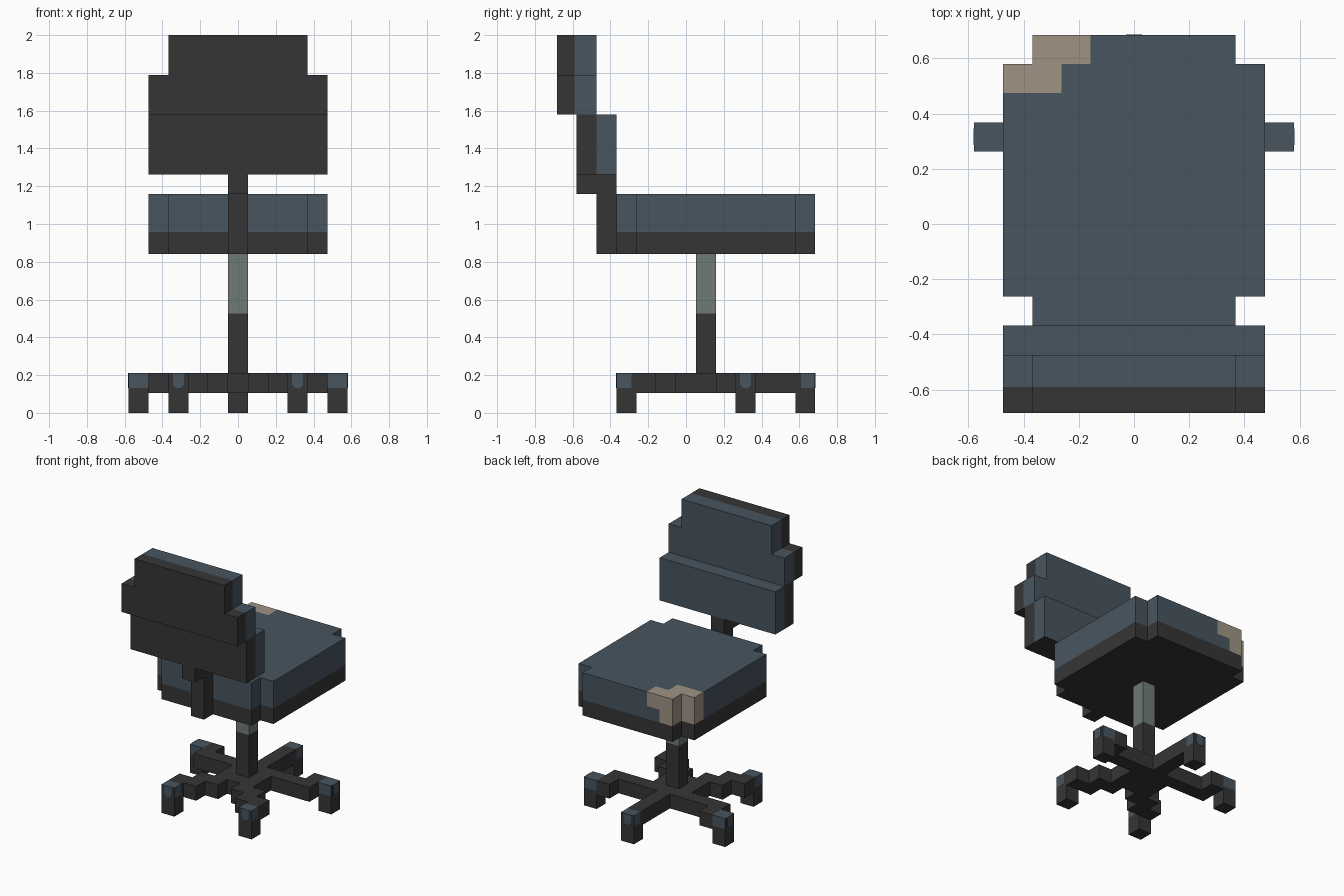
import bpy
import bmesh
from mathutils import Vector

if "Cube" in bpy.data.objects:
    bpy.data.objects.remove(bpy.data.objects["Cube"], do_unlink=True)

U = 2 / 19  # one block of the design; all sizes below are in blocks


def make_material(name, rgb):
    mat = bpy.data.materials.new(name)
    mat.use_nodes = True
    mat.diffuse_color = (*rgb, 1)
    mat.node_tree.nodes["Principled BSDF"].inputs["Base Color"].default_value = (*rgb, 1)
    return mat


DARK = make_material("dark plastic", (0.037, 0.036, 0.036))
BLUE = make_material("slate blue fabric", (0.065, 0.091, 0.117))
BEIGE = make_material("beige patch", (0.342, 0.296, 0.231))
GREY = make_material("grey metal", (0.162, 0.195, 0.184))


def prism(name, points, offset, mats, cuts=(), rule=None):
    """Extrude a flat outline, slice it at the cuts, colour faces by a rule."""
    bm = bmesh.new()
    face = bm.faces.new([bm.verts.new(p) for p in points])
    grown = bmesh.ops.extrude_face_region(bm, geom=[face], use_keep_orig=True)
    verts = [v for v in grown["geom"] if isinstance(v, bmesh.types.BMVert)]
    bmesh.ops.translate(bm, verts=verts, vec=offset)
    bmesh.ops.recalc_face_normals(bm, faces=bm.faces)
    for axis, value in cuts:
        normal = Vector((axis == "x", axis == "y", axis == "z"))
        bmesh.ops.bisect_plane(bm, geom=bm.verts[:] + bm.edges[:] + bm.faces[:],
                               plane_co=normal * value, plane_no=normal)
    bm.normal_update()
    if rule:
        for f in bm.faces:
            f.material_index = rule(f.calc_center_median(), f.normal)
    bmesh.ops.scale(bm, vec=(U, U, U), verts=bm.verts)
    mesh = bpy.data.meshes.new(name)
    bm.to_mesh(mesh)
    bm.free()
    for m in mats:
        mesh.materials.append(m)
    obj = bpy.data.objects.new(name, mesh)
    bpy.context.collection.objects.link(obj)
    return obj


def slab(name, outline, z0, z1, mats, cuts=(), rule=None):
    return prism(name, [(x, y, z0) for x, y in outline], (0, 0, z1 - z0), mats, cuts, rule)


def rect(x0, x1, y0, y1):
    return [(x0, y0), (x1, y0), (x1, y1), (x0, y1)]


def mirrored(half):
    return half + [(-x, y) for x, y in reversed(half)]


# Five-armed base
arms = mirrored([(.5, -.5), (.5, -1.5), (1.5, -1.5), (1.5, -2.5), (3.5, -2.5),
                 (3.5, -1.5), (2.5, -1.5), (2.5, -.5), (1.5, -.5), (1.5, 1.5),
                 (4.5, 1.5), (4.5, 3.5), (3.5, 3.5), (3.5, 2.5), (.5, 2.5), (.5, 5.5)])
slab("base_arms", arms, 1, 2, [DARK])

# Feet: centre, outward direction, depth of the blue cap
feet = {
    "left_front_foot": ((3, -3), (0, -1), .75),
    "right_front_foot": ((-3, -3), (0, -1), .75),
    "left_foot": ((5, 3), (1, 0), 1),
    "right_foot": ((-5, 3), (-1, 0), 1),
    "rear_foot": ((0, 6), (0, 1), .72),
}
CAP = 1.25
for name, ((cx, cy), (dx, dy), depth) in feet.items():
    out = Vector((dx, dy, 0))
    side = Vector((-dy, dx, 0))
    centre = Vector((cx, cy, 0))
    edge = centre.dot(out) + .5 - depth

    def cap_rule(c, n):
        return int(c.z > CAP and c.dot(out) > edge and n.dot(out) < .5)

    cuts = [("z", CAP)]
    if depth < 1:
        cuts.append(("y", edge * dy))
    slab(name, rect(cx - .5, cx + .5, cy - .5, cy + .5), 0, 2, [DARK, BLUE], cuts, cap_rule)
    # Blue badge with clipped lower corners on the outward face
    badge = [(-.28, 2), (-.28, 1.42), (-.15, CAP), (.15, CAP), (.28, 1.42), (.28, 2)]
    face = centre + out * .5
    prism(name + "_badge", [face + side * a + Vector((0, 0, z)) for a, z in badge],
          out * .02, [BLUE])

# Column
post = rect(-.5, .5, .5, 1.5)
slab("column_sleeve", post, 2, 5, [DARK])
slab("column_piston", post, 5, 8, [GREY])

# Seat with notched corners and a beige patch on one corner
seat = mirrored([(3.5, -3.5), (3.5, -2.5), (4.5, -2.5), (4.5, 5.5), (3.5, 5.5), (3.5, 6.5)])


def patch_rule(c, n):
    corner = c.x < -2.5 and c.y > 4.5
    strip = c.x < -1.5 and c.y > 5.5 and c.z > 10
    return int(corner or strip)


slab("seat_pan", seat, 8, 9.1, [DARK])
slab("seat_cushion", seat, 9.1, 11, [BLUE, BEIGE],
     [("x", -2.5), ("x", -1.5), ("y", 4.5), ("y", 5.5), ("z", 10)], patch_rule)

# Back support
slab("back_post", rect(-.5, .5, -4.5, -3.5), 8, 12, [DARK])
slab("back_bracket", rect(-.5, .5, -5.5, -4.5), 11, 12, [DARK])

# Backrest: lower block, then a stepped upper block set further back


def lower_rule(c, n):
    return int(c.y > -4.5 and n.z > -.5)


def upper_rule(c, n):
    return int(c.y > -5.6)


slab("lower_backrest", rect(-4.5, 4.5, -5.5, -3.5), 12, 15, [DARK, BLUE],
     [("y", -4.5)], lower_rule)
profile = mirrored([(4.5, 15), (4.5, 17), (3.5, 17), (3.5, 19)])
prism("upper_backrest", [(x, -6.5, z) for x, z in profile], (0, 2, 0), [DARK, BLUE],
      [("y", -5.6)], upper_rule)
